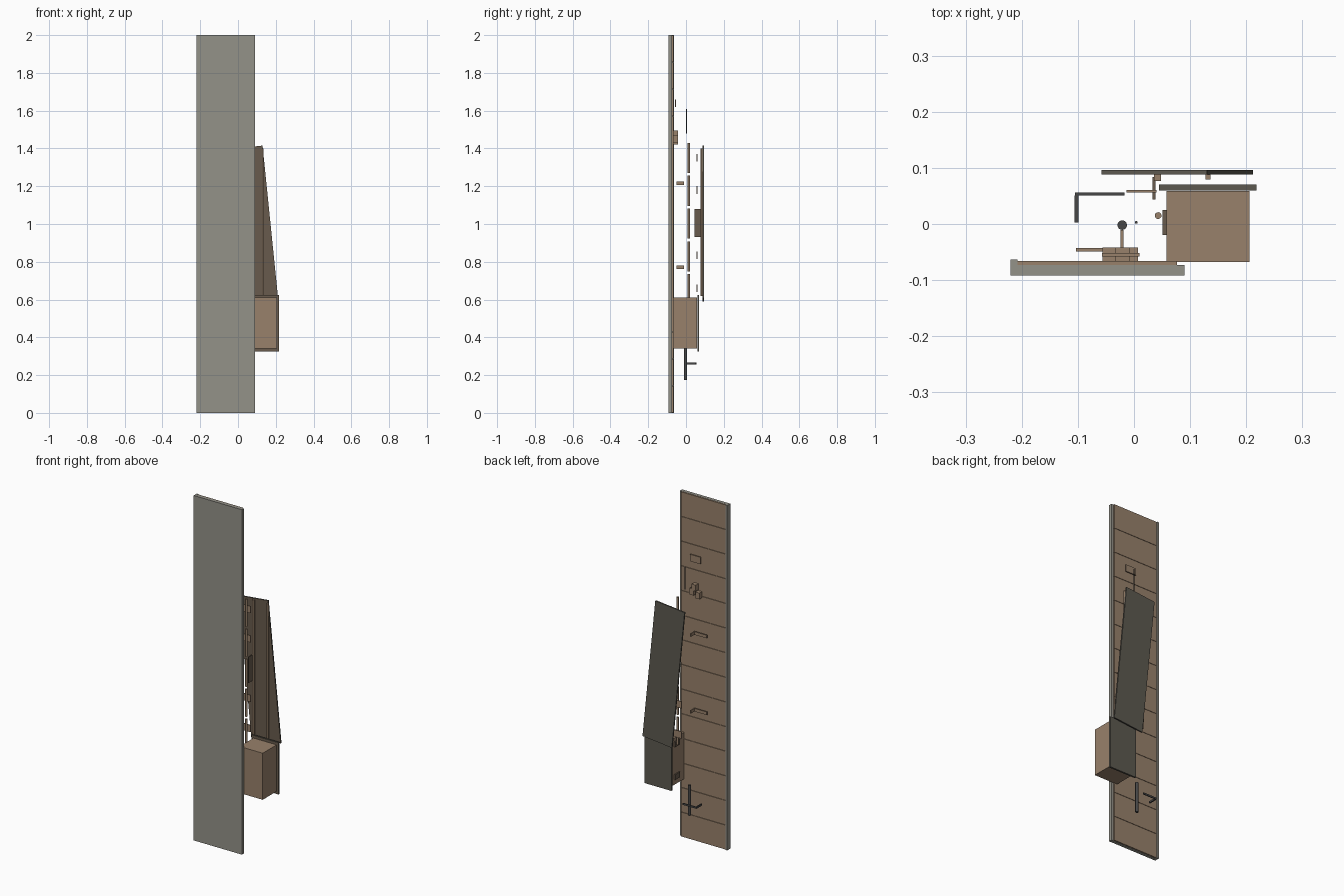
import bpy, bmesh, math
from mathutils import Matrix, Vector

if "Cube" in bpy.data.objects:
    bpy.data.objects.remove(bpy.data.objects["Cube"])


def srgb(r, g, b):
    return tuple((c / 255 / 12.92 if c < 10 else ((c / 255 + 0.055) / 1.055) ** 2.4)
                 for c in (r, g, b)) + (1.0,)


def material(name, rgb):
    m = bpy.data.materials.new(name)
    m.diffuse_color = srgb(*rgb)
    m.use_nodes = True
    m.node_tree.nodes["Principled BSDF"].inputs["Base Color"].default_value = m.diffuse_color
    return m


GREY = material("weathered grey", (148, 146, 137))
WOOD = material("brown wood", (152, 129, 107))
DARK = material("dark slate", (92, 89, 80))
LINING = material("dark brown lining", (104, 91, 77))
IRON = material("iron", (70, 70, 70))


def finish(name, bm, *mats):
    me = bpy.data.meshes.new(name)
    bm.to_mesh(me)
    bm.free()
    ob = bpy.data.objects.new(name, me)
    bpy.context.collection.objects.link(ob)
    for m in mats:
        me.materials.append(m)
    return ob


def box(name, x, y, z, mat, lining=None):
    """Box from axis ranges; an optional lining colours the front face."""
    bm = bmesh.new()
    bmesh.ops.create_cube(bm, size=1)
    for v in bm.verts:
        v.co = Vector([r[0] + (c + 0.5) * (r[1] - r[0]) for r, c in zip((x, y, z), v.co)])
    bm.normal_update()
    if lining:
        for f in bm.faces:
            f.material_index = int(f.normal.y < -0.5)
    return finish(name, bm, *([mat, lining] if lining else [mat]))


def rod(name, x, y, z, r, mat, sides=16):
    bm = bmesh.new()
    bmesh.ops.create_cone(bm, cap_ends=True, segments=sides, radius1=r, radius2=r,
                          depth=z[1] - z[0],
                          matrix=Matrix.Translation((x, y, (z[0] + z[1]) / 2)))
    for f in bm.faces:
        f.smooth = len(f.verts) == 4
    return finish(name, bm, mat)


# Tall board with planked back and a side lip
box("tall_board", (-0.22, 0.09), (-0.092, -0.073), (0, 2), GREY)
box("side_lip", (-0.22, -0.208), (-0.073, -0.063), (0, 2), GREY)
PLANKS = 14
for i in range(PLANKS):
    h = 2 / PLANKS
    box(f"back_plank_{i + 1}", (-0.208, 0.077), (-0.073, -0.066),
        (i * h + 0.001, (i + 1) * h - 0.001), WOOD)

# Crate with its backing panel and side fittings
box("crate", (0.058, 0.206), (-0.068, 0.059), (0.34, 0.61), WOOD)
box("crate_panel", (0.045, 0.218), (0.06, 0.07), (0.325, 0.625), DARK, LINING)
for i, z in enumerate((0.385, 0.575)):
    box(f"crate_hinge_{i + 1}", (0.051, 0.058), (-0.02, 0.025), (z - 0.015, z + 0.015), LINING)

# Leaning slab: a rectangle tilted in the xz plane
slab = box("leaning_slab", (-0.0945, 0.0945), (0.088, 0.096), (-0.405, 0.405), DARK, LINING)
slab.matrix_world = (Matrix.Translation((0.077, 0, 1.0025))
                     @ Matrix.Rotation(-math.atan(0.1017), 4, 'Y'))

# Upright battens and small parts in front of the slab
box("batten_inner", (0.036, 0.048), (0.077, 0.088), (0.62, 1.4), WOOD)
box("batten_outer", (0.127, 0.136), (0.079, 0.088), (0.62, 1.4), WOOD)
box("slab_grip", (0.033, 0.038), (0.044, 0.084), (0.93, 1.08), LINING)
for i, z in enumerate((1.35, 1.18, 0.835, 0.66)):
    box(f"slab_tab_{i + 1}", (-0.013, 0.04), (0.056, 0.061), (z - 0.02, z + 0.02), WOOD)

# Segmented upright rod
for i in range(5):
    top = 1.43 - i * 0.174
    rod(f"rod_segment_{i + 1}", 0.043, 0.015, (top - 0.16, top), 0.006, WOOD)

# Thin hanging pin and lower post with bent arm
rod("thin_pin", 0.004, 0.003, (1.48, 1.61), 0.0025, IRON, 8)
rod("lower_post", -0.021, -0.002, (0.175, 0.35), 0.0085, IRON)
box("arm_long", (-0.105, -0.017), (0.051, 0.056), (0.256, 0.266), IRON)
box("arm_short", (-0.106, -0.099), (0.003, 0.051), (0.256, 0.266), IRON)

# L-shaped handles on the planked back
for i, z in enumerate((1.215, 0.77)):
    box(f"handle_bar_{i + 1}", (-0.103, -0.019), (-0.049, -0.043), (z - 0.009, z + 0.009), WOOD)
    box(f"handle_arm_{i + 1}", (-0.024, -0.019), (-0.043, -0.011), (z - 0.009, z + 0.009), WOOD)

# Small plate and cluster of blocks
box("upper_plate", (-0.057, 0.01), (-0.058, -0.052), (1.62, 1.66), WOOD)
for i, (x, z) in enumerate(((-0.02, 1.478), (-0.006, 1.45), (-0.043, 1.438))):
    box(f"small_block_{i + 1}", (x - 0.013, x + 0.013), (-0.066, -0.042),
        (z - 0.018, z + 0.018), WOOD)
